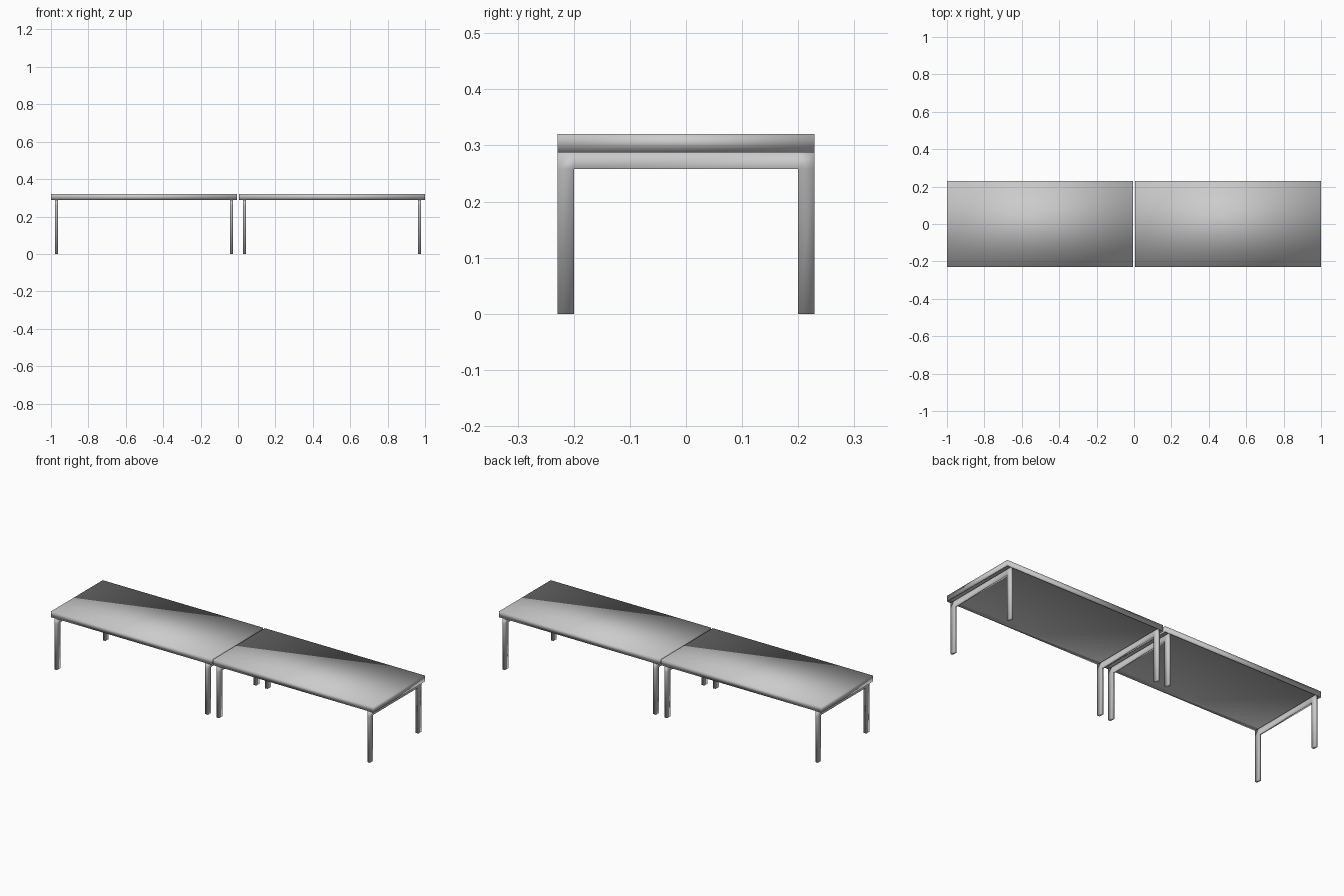
import bpy, bmesh
from mathutils import Vector

if "Cube" in bpy.data.objects:
    bpy.data.objects.remove(bpy.data.objects["Cube"])

LENGTH, DEPTH = 0.994, 0.458       # one table
TOP, UNDER, RAIL = 0.32, 0.287, 0.258
LEG_X, LEG_Y = 0.016, 0.029        # leg section


def finish(bm, name):
    """Turn a bmesh into a fully smooth-shaded object."""
    bmesh.ops.recalc_face_normals(bm, faces=bm.faces)
    for f in bm.faces:
        f.smooth = True
    mesh = bpy.data.meshes.new(name)
    bm.to_mesh(mesh)
    bm.free()
    bpy.context.collection.objects.link(bpy.data.objects.new(name, mesh))


def table_top(name, cx, rim=0.022, recess=0.012):
    """Slab with a shallow recess inside a thin rim underneath."""
    bm = bmesh.new()
    bmesh.ops.create_cube(bm, size=1)
    for v in bm.verts:
        v.co = Vector((cx + v.co.x * LENGTH, v.co.y * DEPTH, TOP if v.co.z > 0 else UNDER))
    bm.normal_update()
    bottom = [f for f in bm.faces if f.normal.z < -0.5]
    bmesh.ops.inset_region(bm, faces=bottom, thickness=rim)
    for v in bottom[0].verts:
        v.co.z += recess
    finish(bm, name)


def leg_frame(name, x):
    """Two legs and their cross rail, extruded from an upside-down U."""
    o, i = DEPTH / 2, DEPTH / 2 - LEG_Y
    quads = [[(-o, 0), (-i, 0), (-i, RAIL), (-o, RAIL)],          # front leg
             [(-o, RAIL), (-i, RAIL), (-i, UNDER), (-o, UNDER)],  # front corner
             [(-i, RAIL), (i, RAIL), (i, UNDER), (-i, UNDER)],    # rail
             [(i, RAIL), (o, RAIL), (o, UNDER), (i, UNDER)],      # back corner
             [(i, 0), (o, 0), (o, RAIL), (i, RAIL)]]              # back leg
    bm = bmesh.new()
    for q in quads:
        bm.faces.new([bm.verts.new((x - LEG_X / 2, y, z)) for y, z in q])
    bmesh.ops.remove_doubles(bm, verts=bm.verts, dist=1e-5)
    ext = bmesh.ops.extrude_face_region(bm, geom=bm.faces[:], use_keep_orig=True)
    for v in ext["geom"]:
        if isinstance(v, bmesh.types.BMVert):
            v.co.x += LEG_X
    finish(bm, name)


for side, cx in (("left", -0.503), ("right", 0.503)):
    table_top(f"{side}_table_top", cx)
    for end, sx in (("left", -1), ("right", 1)):
        leg_frame(f"{side}_table_{end}_leg_frame", cx + sx * 0.468)
